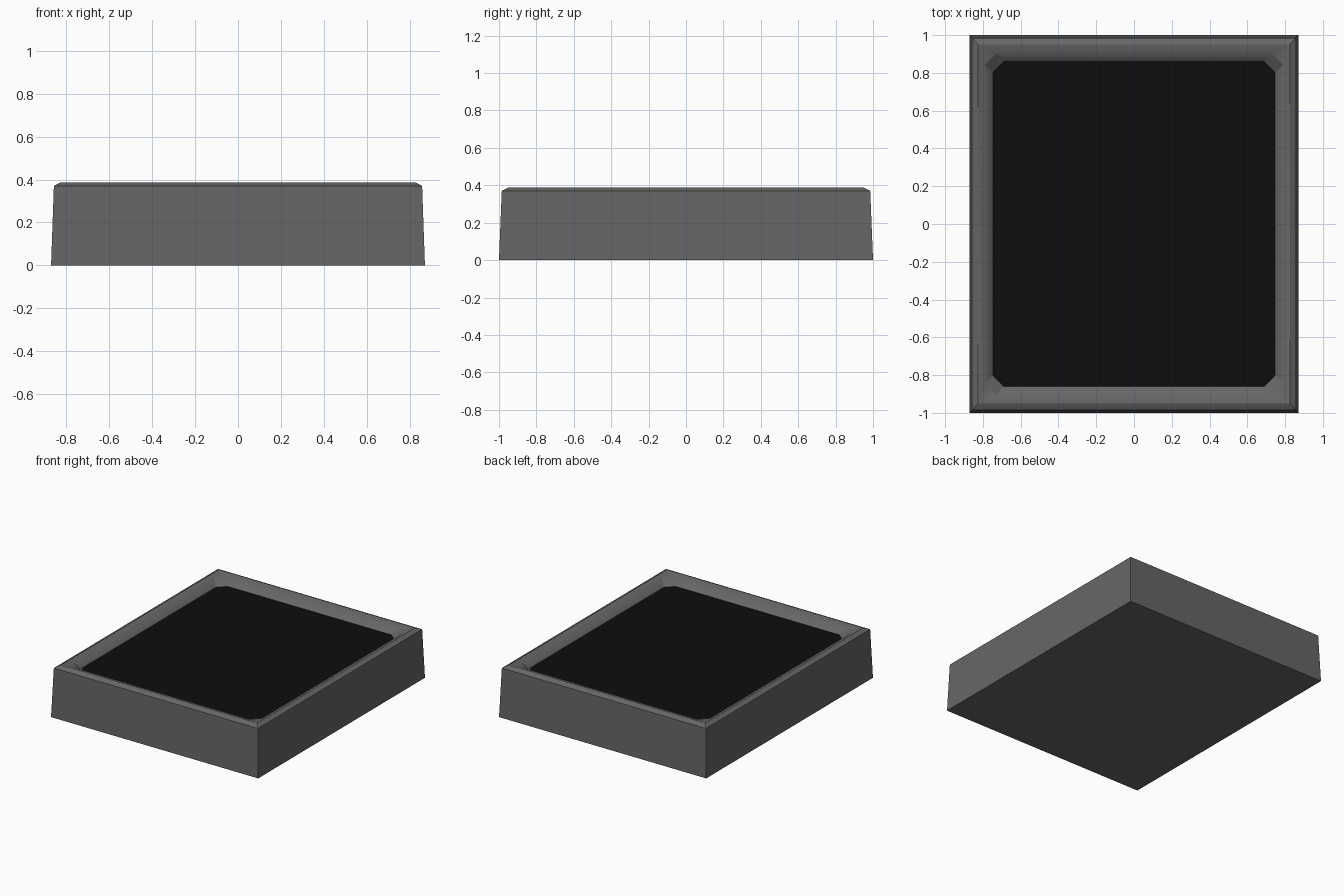
import bpy
import bmesh

cube = bpy.data.objects.get("Cube")
if cube:
    bpy.data.objects.remove(cube, do_unlink=True)


def make_material(name, value):
    mat = bpy.data.materials.new(name)
    mat.use_nodes = True
    colour = (value, value, value, 1)
    mat.diffuse_color = colour
    mat.node_tree.nodes["Principled BSDF"].inputs["Base Color"].default_value = colour
    return mat


def ring(bm, x, y, z, cut):
    """Rectangle with cut corners, counter-clockwise, eight vertices."""
    pts = [(x, -y + cut), (x, y - cut), (x - cut, y), (-x + cut, y),
           (-x, y - cut), (-x, -y + cut), (-x + cut, -y), (x - cut, -y)]
    return [bm.verts.new((px, py, z)) for px, py in pts]


def make_object(name, bm, mat):
    bmesh.ops.remove_doubles(bm, verts=bm.verts, dist=0.0001)
    bmesh.ops.recalc_face_normals(bm, faces=bm.faces)
    mesh = bpy.data.meshes.new(name)
    bm.to_mesh(mesh)
    bm.free()
    mesh.materials.append(mat)
    obj = bpy.data.objects.new(name, mesh)
    bpy.context.collection.objects.link(obj)
    return obj


grey = make_material("dark grey", 0.133)
black = make_material("near black", 0.004)

# Tray: tapered sides, low crowned rim, sloped recess with cut corners
profile = [
    (0.87, 1.0, 0.0, 0),
    (0.857, 0.985, 0.37, 0),
    (0.825, 0.95, 0.387, 0),
    (0.79, 0.907, 0.375, 0.065),
    (0.747, 0.86, 0.33, 0.058),
]
bm = bmesh.new()
rings = [ring(bm, *level) for level in profile]
for low, high in zip(rings, rings[1:]):
    for i in range(8):
        j = (i + 1) % 8
        bm.faces.new((low[i], low[j], high[j], high[i]))
bm.faces.new(rings[0][::-1])
bm.faces.new(rings[-1])
tray = make_object("tray", bm, grey)

# Dark panel: the floor of the recess
tray.data.materials.append(black)
for face in tray.data.polygons:
    if len(face.vertices) == 8:
        face.material_index = 1

# Smooth the rim, keep the wall and recess edges sharp
bpy.ops.object.select_all(action="DESELECT")
tray.select_set(True)
bpy.context.view_layer.objects.active = tray
bpy.ops.object.shade_smooth_by_angle(angle=0.5)
